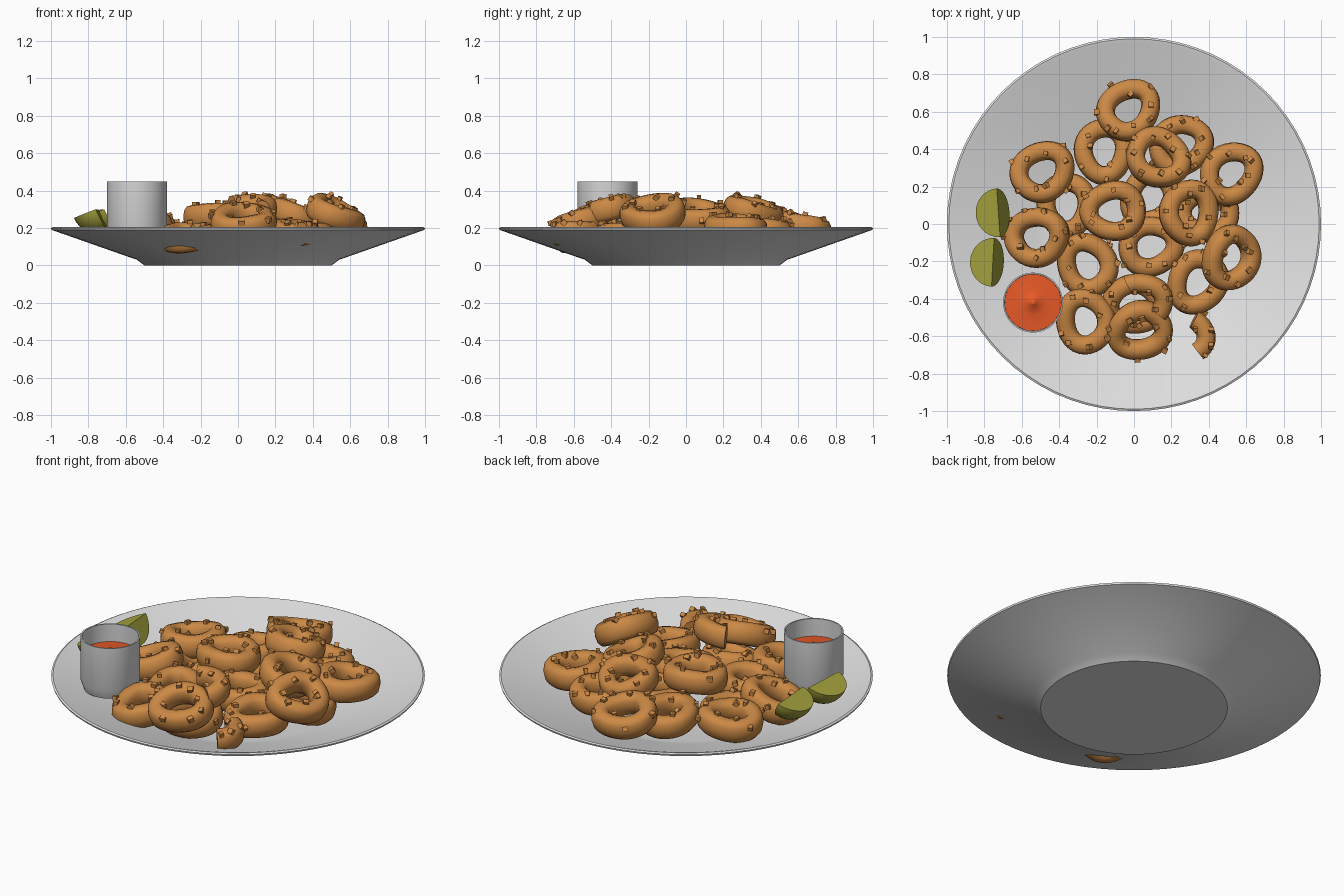
import bpy, bmesh, math, random
from mathutils import Vector, Matrix

if "Cube" in bpy.data.objects:
    bpy.data.objects.remove(bpy.data.objects["Cube"])

random.seed(4)


def material(name, rgb):
    m = bpy.data.materials.new(name)
    m.diffuse_color = (*rgb, 1)
    m.use_nodes = True
    m.node_tree.nodes["Principled BSDF"].inputs["Base Color"].default_value = m.diffuse_color
    return m


WHITE = material("white_ceramic", (0.75, 0.75, 0.75))
STEEL = material("cup_grey", (0.68, 0.68, 0.69))
BATTER = material("golden_batter", (0.60, 0.25, 0.06))
SAUCE = material("red_sauce", (0.80, 0.10, 0.02))
LIME = material("lime_green", (0.36, 0.35, 0.045))


def finish(name, bm, mat, matrix=None, angle=40):
    bmesh.ops.recalc_face_normals(bm, faces=bm.faces)
    me = bpy.data.meshes.new(name)
    bm.to_mesh(me)
    bm.free()
    ob = bpy.data.objects.new(name, me)
    bpy.context.collection.objects.link(ob)
    me.materials.append(mat)
    if matrix:
        ob.matrix_world = matrix
    bpy.ops.object.select_all(action='DESELECT')
    ob.select_set(True)
    bpy.context.view_layer.objects.active = ob
    bpy.ops.object.shade_smooth_by_angle(angle=math.radians(angle))
    return ob


def lathe(name, profile, mat, loc=(0, 0, 0), steps=72, angle=40):
    bm = bmesh.new()
    vs = [bm.verts.new((r, 0, z)) for r, z in profile]
    es = [bm.edges.new(p) for p in zip(vs, vs[1:])]
    bmesh.ops.spin(bm, geom=vs + es, cent=(0, 0, 0), axis=(0, 0, 1),
                   angle=math.tau, steps=steps)
    bmesh.ops.remove_doubles(bm, verts=bm.verts, dist=1e-5)
    return finish(name, bm, mat, Matrix.Translation(loc), angle)


# wide plate with a small foot
lathe("plate", [(0, 0), (0.5, 0), (0.54, 0.03), (0.997, 0.19), (1.0, 0.2),
                (0.99, 0.205), (0.97, 0.2), (0.53, 0.043), (0.47, 0.03), (0, 0.03)],
      WHITE, angle=30)

# dipping cup and sauce
CUP = (-0.54, -0.42, 0)
lathe("cup", [(0, 0.13), (0.10, 0.13), (0.14, 0.145), (0.16, 0.2), (0.16, 0.45),
              (0.152, 0.45), (0.15, 0.2), (0, 0.15)], STEEL, CUP, 48)
lathe("sauce", [(0, 0.385), (0.015, 0.375), (0.04, 0.358), (0.07, 0.35),
                (0.151, 0.347), (0.145, 0.3), (0, 0.3)], SAUCE, CUP, 40)


def fried_ring(name, x, y, z, turn, lean, arc=None, crumbs=9):
    """Breaded loop sloping down, away from the plate centre, by lean."""
    bm = bmesh.new()
    a, b, k = 0.128, 0.11, 12
    t0, t1 = [math.radians(v) for v in arc] if arc else (0, math.tau)
    count = 20 if arc else 36
    phase = random.random() * 6

    def point(t, u, grow=1.0):
        wob = 1 + 0.035 * math.sin(3 * t + phase)
        c, s = math.cos(u), math.sin(u)
        w = 0.051 * math.copysign(abs(c) ** 0.8, c) * grow
        h = 0.064 * math.copysign(abs(s) ** 0.8, s) * grow
        path = Vector((a * wob * math.cos(t), b * wob * math.sin(t), 0))
        out = Vector((b * math.cos(t), a * math.sin(t), 0)).normalized()
        return path + out * w + Vector((0, 0, h + 0.006 * math.sin(2 * t + phase)))

    loops = []
    for i in range(count + (1 if arc else 0)):
        t = t0 + (t1 - t0) * i / count
        loops.append([bm.verts.new(point(t, math.tau * j / k)) for j in range(k)])
    pairs = list(zip(loops, loops[1:])) + ([] if arc else [(loops[-1], loops[0])])
    for p, q in pairs:
        for j in range(k):
            bm.faces.new((p[j], p[(j + 1) % k], q[(j + 1) % k], q[j]))
    if arc:
        bm.faces.new(loops[0])
        bm.faces.new(loops[-1])
    # crumbs of batter on the upper side
    for i in range(crumbs):
        t = t0 + (t1 - t0) * (i + random.random() * 0.8) / crumbs
        pos = point(t, random.uniform(0.1, 2.4), 1.03)
        rot = Matrix.Rotation(random.uniform(0, 3), 4, random.choice('XYZ'))
        size = Matrix.Diagonal((random.uniform(.02, .032), random.uniform(.02, .03), .026, 1))
        bmesh.ops.create_cube(bm, size=1, matrix=Matrix.Translation(pos) @ rot @ size)
    normal = Vector((lean * x, lean * y, 1))
    tilt = Vector((0, 0, 1)).rotation_difference(normal).to_matrix().to_4x4()
    m = Matrix.Translation((x, y, z)) @ tilt @ Matrix.Rotation(math.radians(turn), 4, 'Z')
    finish(name, bm, BATTER, m, 45)


# top layer: x, y, z, turn, lean
TOP = [(-.03, .61, .21, 40, .4), (-.49, .28, .18, 30, .2), (-.52, -.07, .175, 10, .6),
       (-.11, .07, .265, 5, 0), (.13, .355, .285, -30, .8), (.52, .27, .2, 45, .15),
       (.295, .06, .265, 85, .95), (.52, -.18, .275, 70, .85), (.03, -.57, .235, 20, .66)]
for i, r in enumerate(TOP):
    fried_ring(f"top_ring_{i + 1}", *r)

# bottom layer: x, y, z, turn, with a shared gentle lean
LOW = [(-.26, -.52, .15, 100), (.34, -.31, .17, 60), (.09, -.12, .18, 15),
       (-.25, -.22, .14, 120), (-.16, .39, .16, 85), (.25, .42, .19, 30),
       (.39, .06, .12, 0), (.09, .14, .12, 60), (-.36, .1, .115, 90)]
for i, r in enumerate(LOW):
    fried_ring(f"low_ring_{i + 1}", *r, 0.25)
fried_ring("low_ring_front", 0, -.43, .132, 0, .55)

# broken pieces of ring
fried_ring("broken_ring_large", 0.03, -0.42, 0.30, 0, 0.35, (-35, 120), 5)
fried_ring("broken_ring_small", 0.255, -0.6, 0.175, 0, 0.15, (-48, 58), 4)


def lime_wedge(name, x, y, z, turn):
    """Slice of a ball between two cut faces that meet along the y axis."""
    bm = bmesh.new()
    n, k, r = 18, 9, 0.13
    a0, a1 = math.radians(201), math.radians(297)
    rows = []
    for j in range(k + 1):
        a = a0 + (a1 - a0) * j / k
        row = []
        for i in range(n + 1):
            t = math.pi * i / n
            row.append(bm.verts.new((r * math.sin(t) * math.cos(a), r * math.cos(t),
                                     r * math.sin(t) * math.sin(a))))
        rows.append(row)
    for p, q in zip(rows, rows[1:]):
        for i in range(n):
            bm.faces.new((p[i], p[i + 1], q[i + 1], q[i]))
    bm.faces.new(rows[0])
    bm.faces.new(rows[-1])
    bmesh.ops.remove_doubles(bm, verts=bm.verts, dist=1e-5)
    m = Matrix.Translation((x, y, z)) @ Matrix.Rotation(math.radians(turn), 4, 'Z')
    finish(name, bm, LIME, m, 30)


lime_wedge("lime_wedge_back", -0.725, 0.06, 0.30, 4)
lime_wedge("lime_wedge_front", -0.755, -0.205, 0.30, -3)
